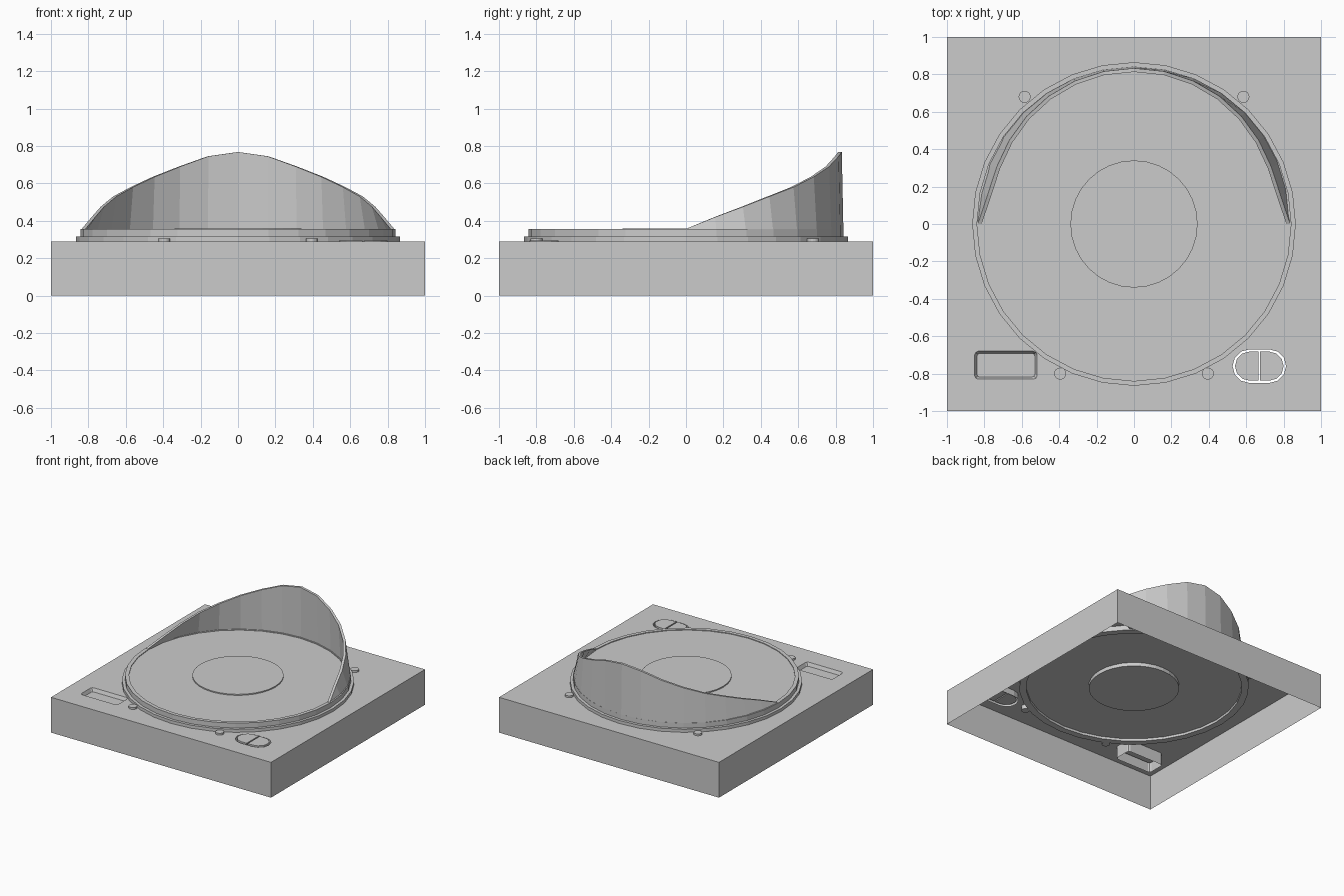
import bpy, bmesh
from math import sin, cos, radians, pi, tau

if "Cube" in bpy.data.objects:
    bpy.data.objects.remove(bpy.data.objects["Cube"])

TOP = 0.29
SEG = 32


def finish(bm, name, fix=True):
    if fix:
        bmesh.ops.recalc_face_normals(bm, faces=bm.faces[:])
    me = bpy.data.meshes.new(name)
    bm.to_mesh(me)
    bm.free()
    ob = bpy.data.objects.new(name, me)
    bpy.context.collection.objects.link(ob)
    return ob


def bridge(bm, a, b, closed=True):
    n = len(a)
    for i in range(n if closed else n - 1):
        j = (i + 1) % n
        bm.faces.new((a[i], a[j], b[j], b[i]))


def ring_of(bm, pts, z):
    return [bm.verts.new((x, y, z)) for x, y in pts]


def circle(cx, cy, r, n):
    return [(cx + r * cos(tau * i / n), cy + r * sin(tau * i / n)) for i in range(n)]


def rounded(cx, cy, hx, hy, r, n):
    pts = []
    for k, (sx, sy) in enumerate(((1, 1), (-1, 1), (-1, -1), (1, -1))):
        for i in range(n + 1):
            a = pi / 2 * (k + i / n)
            pts.append((cx + sx * (hx - r) + r * cos(a), cy + sy * (hy - r) + r * sin(a)))
    return pts


def prism(name, pts, z0, z1):
    bm = bmesh.new()
    a, b = ring_of(bm, pts, z0), ring_of(bm, pts, z1)
    bridge(bm, a, b)
    bm.faces.new(a[::-1])
    bm.faces.new(b)
    return finish(bm, name)


def lathe(name, profile):
    bm = bmesh.new()
    loops = [ring_of(bm, circle(0, 0, r, SEG), z) for r, z in profile]
    for a, b in zip(loops, loops[1:] + loops[:1]):
        bridge(bm, a, b)
    return finish(bm, name)


# Plinth: open underneath, with two openings in the top
SLOT = (-0.685, -0.755)
SWITCH = (0.67, -0.76)
square = [(1, 1), (-1, 1), (-1, -1), (1, -1)]
slot_pts = rounded(*SLOT, 0.167, 0.075, 0.02, 2)
switch_pts = rounded(*SWITCH, 0.143, 0.09, 0.0899, 3)
bm = bmesh.new()
edges = []
loops = []
for pts in (square, slot_pts, switch_pts):
    vs = ring_of(bm, pts, TOP)
    loops.append(vs)
    edges += [bm.edges.new((vs[i], vs[(i + 1) % len(vs)])) for i in range(len(vs))]
bmesh.ops.triangle_fill(bm, edges=edges, use_beauty=True, normal=(0, 0, 1))
for f in bm.faces:
    f.normal_update()
    if f.normal.z < 0:
        f.normal_flip()
bridge(bm, ring_of(bm, square, 0), loops[0])
bmesh.ops.remove_doubles(bm, verts=bm.verts[:], dist=1e-5)
finish(bm, "plinth", fix=False)

# Sunken slot tray: sloped sides, a floor and a hanging skirt
bm = bmesh.new()
rim = ring_of(bm, slot_pts, TOP)
floor = ring_of(bm, rounded(*SLOT, 0.155, 0.063, 0.015, 2), 0.262)
skirt = ring_of(bm, slot_pts, 0.19)
bridge(bm, rim, floor)
bridge(bm, skirt, rim)
bm.faces.new(floor)
finish(bm, "slot_tray", fix=False)

# Two-part rocker switch in a shallow well
bm = bmesh.new()
bridge(bm, ring_of(bm, switch_pts, TOP), ring_of(bm, switch_pts, 0.24))
finish(bm, "switch_well", fix=False)
cap = rounded(0, 0, 0.13, 0.078, 0.0779, 3)
right_half = [p for p in cap if p[0] > 0.01]
right_half.sort(key=lambda p: p[1])
right_half = [(0.005, -0.078)] + right_half + [(0.005, 0.078)]
for side, label in ((1, "right"), (-1, "left")):
    pts = [(SWITCH[0] + side * x, SWITCH[1] + y) for x, y in right_half]
    prism("switch_" + label, pts, 0.25, 0.296)

# Stepped ring around the platter
lathe("platter_ring", [(0.865, 0.25), (0.865, 0.315), (0.842, 0.315), (0.842, 0.355),
                       (0.812, 0.355), (0.812, 0.25)])

# Platter and its centre pad
prism("platter", circle(0, 0, 0.813, SEG), 0.27, 0.349)
prism("centre_pad", circle(0, 0, 0.34, SEG), 0.24, 0.358)

# Small round buttons
for x, y in ((0.585, 0.68), (0.395, -0.8)):
    for s, label in ((1, "right"), (-1, "left")):
        prism(("back_" if y > 0 else "front_") + "button_" + label,
              circle(s * x, y, 0.032, 16), 0.255, 0.305)

# Curved hood over the back half, highest at the rear: (top radius, top height)
half = [(0.835, 0.357), (0.798, 0.42), (0.795, 0.475), (0.803, 0.53), (0.813, 0.58),
        (0.822, 0.635), (0.828, 0.69), (0.832, 0.745), (0.833, 0.768)]
tops = half + half[-2::-1]
bm = bmesh.new()
rows = []
for i, (r, h) in enumerate(tops):
    a = radians(i * 11.25)
    section = [(0.842, 0.33), (r, h), (r - 0.02, h), (0.82, 0.33)]
    rows.append([bm.verts.new((q * cos(a), q * sin(a), z)) for q, z in section])
for a, b in zip(rows, rows[1:]):
    bridge(bm, a, b)
bm.faces.new(rows[0])
bm.faces.new(rows[-1][::-1])
finish(bm, "hood")
